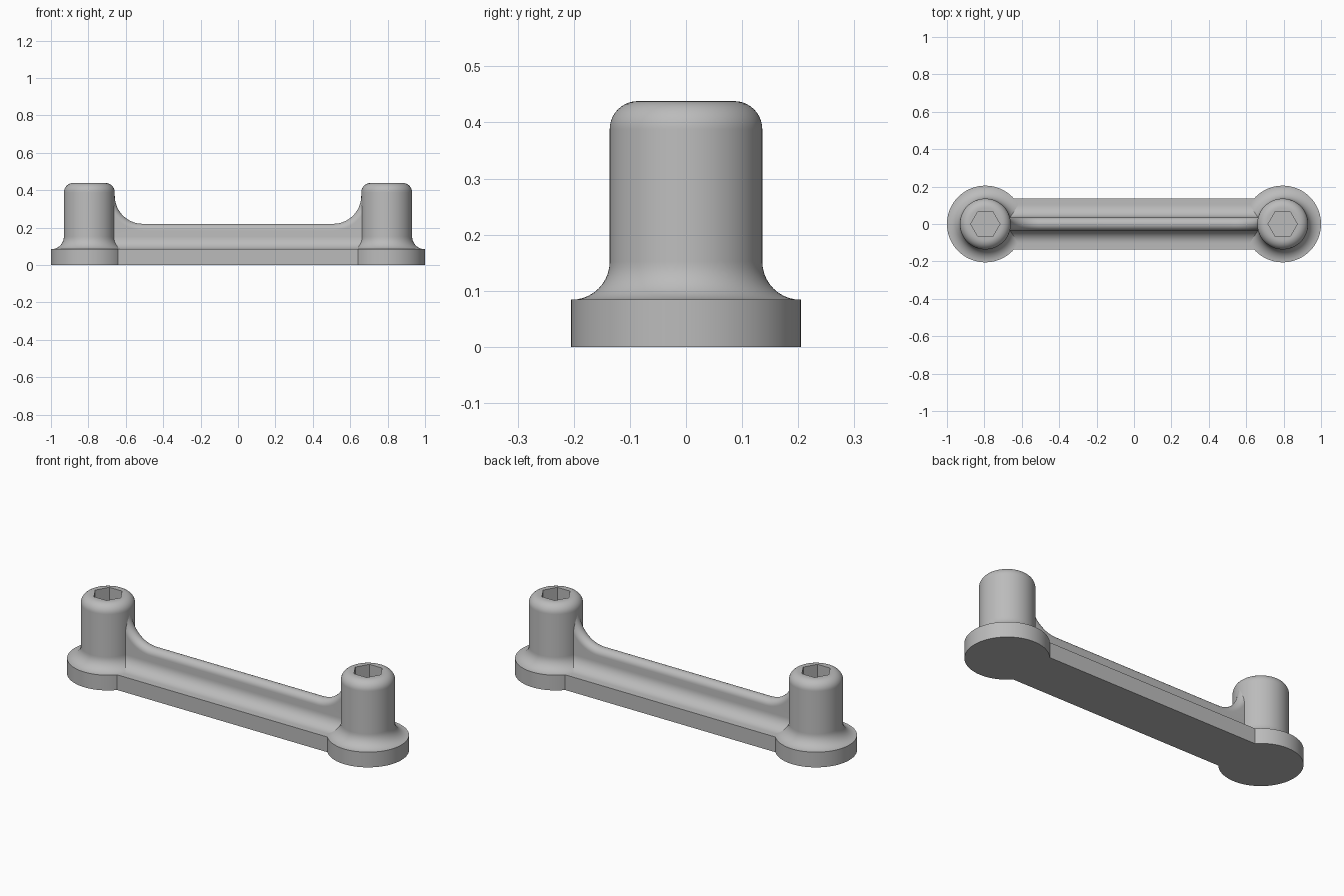
import bpy
import bmesh
from math import sin, cos, pi, radians

old = bpy.data.objects.get("Cube")
if old:
    bpy.data.objects.remove(old, do_unlink=True)

POST_X, FLANGE_R, POST_R = 0.795, 0.205, 0.136
BASE_H, POST_H, FILLET, TOP_ROUND = 0.084, 0.438, 0.068, 0.05
HEX_R, HEX_DEPTH, SEGMENTS = 0.078, 0.15, 72
BAR_Y, RIB_Y, RIB_H, RIB_CURVE = 0.137, 0.035, 0.22, 0.15

grey = bpy.data.materials.new("plain grey")
grey.use_nodes = True
colour = (0.5, 0.5, 0.5, 1)
grey.diffuse_color = colour
grey.node_tree.nodes["Principled BSDF"].inputs["Base Color"].default_value = colour


def arc(cx, cy, r, start, end, steps=10):
    """Points along a circular arc, angles in degrees."""
    angles = [radians(start + (end - start) * i / steps) for i in range(steps + 1)]
    return [(cx + r * cos(a), cy + r * sin(a)) for a in angles]


def loft(name, rings, location=(0, 0, 0)):
    """Skin closed rings of points and cap both ends."""
    bm = bmesh.new()
    loops = [[bm.verts.new(p) for p in ring] for ring in rings]
    n = len(loops[0])
    for a, b in zip(loops, loops[1:]):
        for i in range(n):
            j = (i + 1) % n
            bm.faces.new((a[i], a[j], b[j], b[i]))
    bm.faces.new(loops[0][::-1])
    bm.faces.new(loops[-1])
    bmesh.ops.recalc_face_normals(bm, faces=bm.faces)
    mesh = bpy.data.meshes.new(name)
    bm.to_mesh(mesh)
    bm.free()
    mesh.materials.append(grey)
    obj = bpy.data.objects.new(name, mesh)
    obj.location = location
    bpy.context.collection.objects.link(obj)
    bpy.ops.object.select_all(action="DESELECT")
    obj.select_set(True)
    bpy.context.view_layer.objects.active = obj
    bpy.ops.object.shade_smooth_by_angle(angle=radians(30))
    return obj


def round_ring(r, z):
    angles = [2 * pi * i / SEGMENTS for i in range(SEGMENTS)]
    return [(r * cos(a), r * sin(a), z) for a in angles]


def hex_ring(z):
    ring = []
    for i in range(SEGMENTS):
        a = 2 * pi * i / SEGMENTS
        side = (i % (SEGMENTS // 6)) * 2 * pi / SEGMENTS - pi / 6
        r = HEX_R * cos(pi / 6) / cos(side)
        ring.append((r * cos(a), r * sin(a), z))
    return ring


# Posts: flange, concave foot, rounded rim and hexagonal socket
profile = [(FLANGE_R, 0), (FLANGE_R, BASE_H)]
profile += arc(POST_R + FILLET, BASE_H + FILLET, FILLET, 270, 180)
profile += arc(POST_R - TOP_ROUND, POST_H - TOP_ROUND, TOP_ROUND, 0, 90)
post_rings = [round_ring(r, z) for r, z in profile]
post_rings += [hex_ring(POST_H), hex_ring(POST_H - HEX_DEPTH)]
for name, side in (("left_post", 1), ("right_post", -1)):
    loft(name, post_rings, (side * POST_X, 0, 0))

# Connecting bar: flat base blending into a round-topped rib
foot = [(BAR_Y, 0), (BAR_Y, BASE_H)]
foot += arc(RIB_Y + FILLET, BASE_H + FILLET, FILLET, 270, 180)
crest = arc(0, -RIB_Y, RIB_Y, 0, 90, 8)


def bar_section(angle, mirror):
    """Cross-section where the rib sweeps up towards a post."""
    cx, cz = POST_X - POST_R - RIB_CURVE, RIB_H + RIB_CURVE

    def swept(y, drop):
        r = RIB_CURVE - drop
        return (mirror * (cx + r * cos(angle)), y, cz + r * sin(angle))

    x = swept(0, -RIB_Y)[0]
    half = [(x, y, z) for y, z in foot] + [swept(y, d) for y, d in crest]
    return half + [(px, -y, z) for px, y, z in half[-2::-1]]


sweep = [radians(-90 * i / 16) for i in range(17)]
sections = [bar_section(a, -1) for a in sweep]
sections += [bar_section(a, 1) for a in reversed(sweep)]
loft("ribbed_bar", sections)
